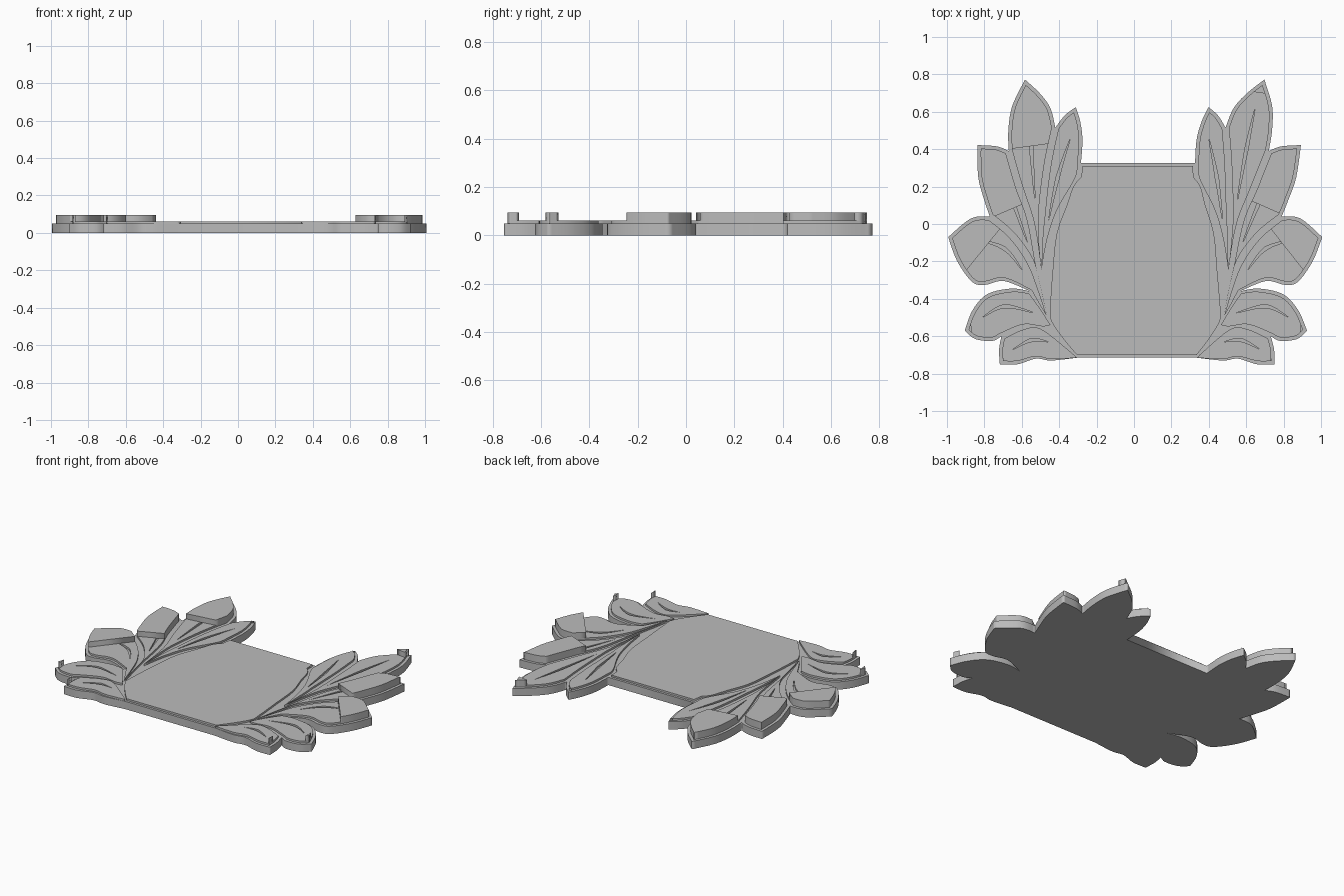
import bpy
from mathutils import Vector
from mathutils.geometry import interpolate_bezier

old = bpy.data.objects.get("Cube")
if old:
    bpy.data.objects.remove(old, do_unlink=True)

BASE_TOP, PAD_TOP, TIP_TOP = 0.05, 0.062, 0.096
MARGIN = 0.018

stone = bpy.data.materials.new("plain_grey")
stone.use_nodes = True
stone.diffuse_color = (0.5, 0.5, 0.5, 1)
stone.node_tree.nodes["Principled BSDF"].inputs["Base Color"].default_value = (0.5, 0.5, 0.5, 1)


def vectors(points):
    return [Vector((x, y, 0)) for x, y in points]


def smooth(points, steps=6):
    """Smooth curve through the points, open at both ends."""
    result = []
    last = len(points) - 1
    for i in range(last):
        a, b = points[i], points[i + 1]
        before, after = points[max(i - 1, 0)], points[min(i + 2, last)]
        result += interpolate_bezier(a, a + (b - before) / 6, b - (after - a) / 6, b, steps)[:-1]
    return result + [points[-1]]


def tidy(loop):
    """Drop repeated points from a closed loop."""
    return [p for i, p in enumerate(loop) if (p - loop[i - 1]).length > 1e-4]


def inset(loop, base):
    """Shrink a clockwise loop, fading out towards the pointed leaf base."""
    result = []
    for i, p in enumerate(loop):
        before = (p - loop[i - 1]).normalized()
        after = (loop[(i + 1) % len(loop)] - p).normalized()
        along = before + after
        if along.length < 1e-3:
            along = after
        along.normalize()
        inward = Vector((along.y, -along.x, 0))
        miter = min(2, 1 / max(along.dot(after), 0.1))
        fade = min(1, (p - base).length / 0.3)
        result.append(p + inward * MARGIN * miter * fade)
    return result


def beyond(loop, base, tip, fraction):
    """Keep the part of a loop past a fraction of the base-to-tip axis."""
    axis = tip - base
    distance = [(p - base).dot(axis) / axis.length_squared - fraction for p in loop]
    result = []
    for i, p in enumerate(loop):
        here, prior = distance[i], distance[i - 1]
        if here * prior < 0:
            result.append(loop[i - 1].lerp(p, prior / (prior - here)))
        if here >= 0:
            result.append(p)
    return result


def place(loop, side):
    """Put a half-plan loop on one side; the two sprays lean slightly."""
    return [Vector((side * p.x + 0.005 + 0.05 * (p.y + 0.25) ** 2, p.y, 0)) for p in loop]


def slab(name, loops, low, high):
    """Extruded flat shape; inner loops become openings."""
    curve = bpy.data.curves.new(name, "CURVE")
    curve.dimensions = "2D"
    curve.fill_mode = "BOTH"
    curve.extrude = (high - low) / 2
    for loop in loops:
        spline = curve.splines.new("POLY")
        spline.points.add(len(loop) - 1)
        for point, p in zip(spline.points, loop):
            point.co = (p.x, p.y, 0, 1)
        spline.use_cyclic_u = True
    helper = bpy.data.objects.new(name + "_outline", curve)
    bpy.context.collection.objects.link(helper)
    bpy.context.view_layer.update()
    graph = bpy.context.evaluated_depsgraph_get()
    mesh = bpy.data.meshes.new_from_object(helper.evaluated_get(graph))
    bpy.data.objects.remove(helper, do_unlink=True)
    mesh.materials.clear()
    mesh.materials.append(stone)
    part = bpy.data.objects.new(name, mesh)
    part.location.z = (low + high) / 2
    bpy.context.collection.objects.link(part)


# Notches between neighbouring leaves, from the back of the panel to the front
notches = vectors([(.305, .325), (.455, .515), (.695, .39), (.78, .04),
                   (.56, -.36), (.72, -.6), (.32, -.715)])

# Outer edge of each leaf: rising side, tip, falling side
edges = [
    ([(.305, .45), (.325, .55)], (.355, .625), [(.41, .58)]),
    ([(.49, .62), (.555, .7)], (.64, .772), [(.695, .63), (.705, .5)]),
    ([(.76, .415)], (.865, .422), [(.85, .25), (.81, .12)]),
    ([(.88, .03)], (1, -.07), [(.95, -.2), (.87, -.31), (.8, -.325), (.7, -.305)]),
    ([(.66, -.345), (.79, -.375), (.87, -.46)], (.915, -.57), [(.86, -.615), (.77, -.625)]),
    ([(.735, -.67)], (.735, -.75), [(.64, -.75), (.54, -.72), (.46, -.73)]),
]

# Seams running from each notch towards the stem
seams = [vectors(s) for s in (
    [(.315, .24), (.4, .08), (.46, -.08)],
    [(.485, .3), (.505, 0)],
    [(.63, .2), (.55, -.02)],
    [(.66, -.06), (.56, -.2), (.51, -.35)],
    [(.51, -.44)],
    [(.6, -.545), (.5, -.55)],
    [],
)]
bases = vectors([(.5, -.25), (.5, -.25), (.475, -.48), (.475, -.49), (.455, -.54), (.335, -.7)])

# Midrib of each leaf
ribs = [vectors(r) for r in (
    [(.37, .46), (.425, .25), (.465, .02)],
    [(.605, .62), (.575, .4), (.54, .12)],
    [(.73, .28), (.66, .12), (.575, -.1)],
    [(.86, -.08), (.7, -.13), (.6, -.25)],
    [(.82, -.5), (.7, -.44), (.54, -.475)],
    [(.66, -.67), (.56, -.62), (.47, -.63)],
)]

leaf_names = ["inner", "back", "upper", "middle", "lower", "front"]
# Where the tall tip of each leaf begins, as a fraction of its length
tip_starts = {1: [None, .93, .62, .72, .92, .94], -1: [None, .65, .6, .72, .92, .94]}

outline = []
leaves = []
for i, (rise, tip, fall) in enumerate(edges):
    tip = Vector((*tip, 0))
    edge = smooth([notches[i]] + vectors(rise) + [tip])
    edge += smooth([tip] + vectors(fall) + [notches[i + 1]])
    outline += edge
    base = bases[i]
    inner = smooth([notches[i + 1]] + seams[i + 1] + [base])
    inner += smooth([base] + seams[i][::-1] + [notches[i]])
    leaves.append((inset(tidy(edge + inner), base), base, tip))

# Base plate under everything
plate = place(outline, 1) + place(outline, -1)[::-1]
slab("base_plate", [tidy(plate)], 0, BASE_TOP)

# Raised centre panel with wavy sides
side_edge = vectors([(.30, .25), (.34, .2), (.37, .1), (.42, -.05), (.44, -.25),
                     (.455, -.45), (.45, -.52), (.385, -.62), (.32, -.7)])
side_edge = vectors([(.295, .31)]) + smooth(side_edge, 4)
panel = place(side_edge, 1) + place(side_edge, -1)[::-1]
slab("center_panel", [tidy(panel)], BASE_TOP - .002, PAD_TOP)

# Leaves with slit midribs and tall tips, on both sides
for side, word in ((1, "left"), (-1, "right")):
    for i, (pad, base, tip) in enumerate(leaves):
        name = f"{word}_{leaf_names[i]}_leaf"
        rib = smooth(ribs[i])
        across = (rib[-1] - rib[0]).normalized()
        across = Vector((-across.y, across.x, 0)) * 0.009
        bulge = [across * (1 - abs(2 * k / (len(rib) - 1) - 1)) for k in range(len(rib))]
        slit = [p + b for p, b in zip(rib, bulge)]
        slit += [p - b for p, b in list(zip(rib, bulge))[-2:0:-1]]
        slab(name, [place(pad, side), place(slit, side)], BASE_TOP - .002, PAD_TOP)
        start = tip_starts[side][i]
        if start:
            end = beyond(pad, base, tip, start)
            slab(name + "_tip", [place(end, side)], PAD_TOP - .002, TIP_TOP)
